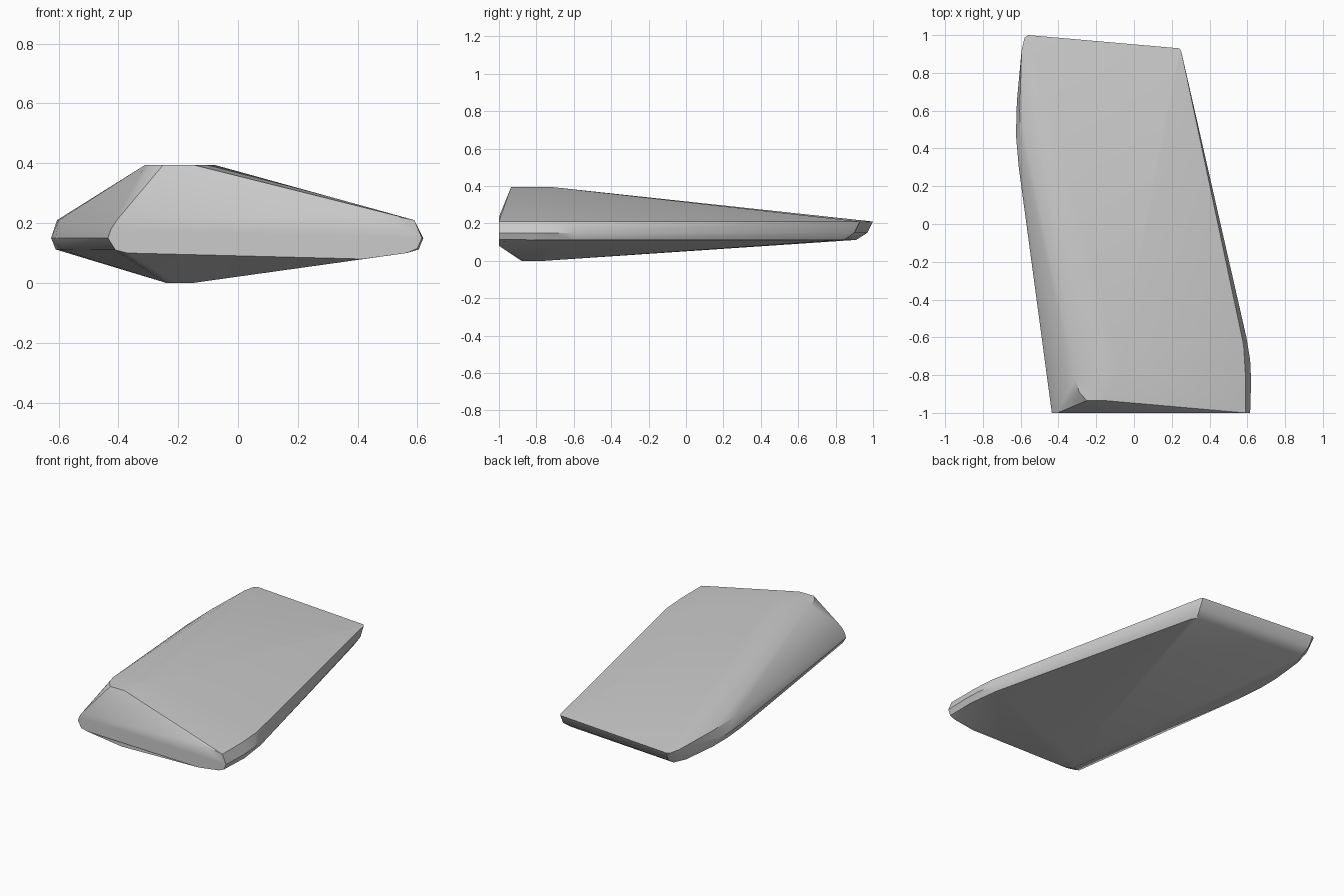
import bpy
import bmesh
import math

cube = bpy.data.objects.get("Cube")
if cube:
    bpy.data.objects.remove(cube, do_unlink=True)

# One plain grey
grey = bpy.data.materials.new("plain grey")
grey.use_nodes = True
COLOUR = (0.6, 0.6, 0.6, 1.0)
grey.diffuse_color = COLOUR
grey.node_tree.nodes["Principled BSDF"].inputs["Base Color"].default_value = COLOUR


def level(z, outline):
    return [(x, y, z) for x, y in outline]


# Flat crest and keel of the slab
points = level(0.395, [(-0.31, -0.82), (-0.29, -0.89), (-0.25, -0.935),
                       (-0.15, -0.935), (-0.08, -0.72)])
points += level(0.0, [(-0.24, -0.86), (-0.21, -0.88), (-0.15, -0.87), (-0.17, -0.76)])

# Upper, middle and lower rim outlines
points += level(0.21, [(-0.56, 1.0), (-0.58, 0.985), (-0.595, 0.92), (-0.605, 0.6),
                       (-0.60, 0.35), (0.24, 0.93), (0.25, 0.915), (0.58, -0.64),
                       (0.59, -0.8)])
points += level(0.15, [(-0.555, 0.97), (-0.595, 0.9), (-0.62, 0.65), (-0.625, 0.47),
                       (-0.61, 0.3), (0.24, 0.90), (0.25, 0.88), (0.595, -0.6),
                       (0.615, -0.72), (0.62, -0.83)])
points += level(0.112, [(-0.55, 0.91), (-0.585, 0.83), (-0.61, 0.6), (-0.61, 0.45),
                        (-0.595, 0.28), (0.22, 0.85), (0.24, 0.82), (0.58, -0.6),
                        (0.605, -0.8)])

# Flat front end
front = [(-0.435, 0.15), (-0.425, 0.18), (-0.405, 0.21), (0.45, 0.235), (0.59, 0.21),
         (0.615, 0.15), (0.60, 0.115), (0.565, 0.1), (0.42, 0.08), (-0.37, 0.1),
         (-0.41, 0.11)]
points += [(x, -1.0, z) for x, z in front]

# Wrap the outlines in one convex skin
bm = bmesh.new()
for p in points:
    bm.verts.new(p)
hull = bmesh.ops.convex_hull(bm, input=bm.verts)
loose = {v for v in hull["geom_interior"] + hull["geom_unused"]
         if isinstance(v, bmesh.types.BMVert)}
bmesh.ops.delete(bm, geom=list(loose), context="VERTS")
bmesh.ops.dissolve_limit(bm, angle_limit=math.radians(0.5), verts=bm.verts, edges=bm.edges)
bmesh.ops.recalc_face_normals(bm, faces=bm.faces)
mesh = bpy.data.meshes.new("faceted_slab")
bm.to_mesh(mesh)
bm.free()
mesh.materials.append(grey)

slab = bpy.data.objects.new("faceted_slab", mesh)
bpy.context.collection.objects.link(slab)
bpy.context.view_layer.objects.active = slab
slab.select_set(True)
bpy.ops.object.shade_smooth_by_angle(angle=math.radians(30))
